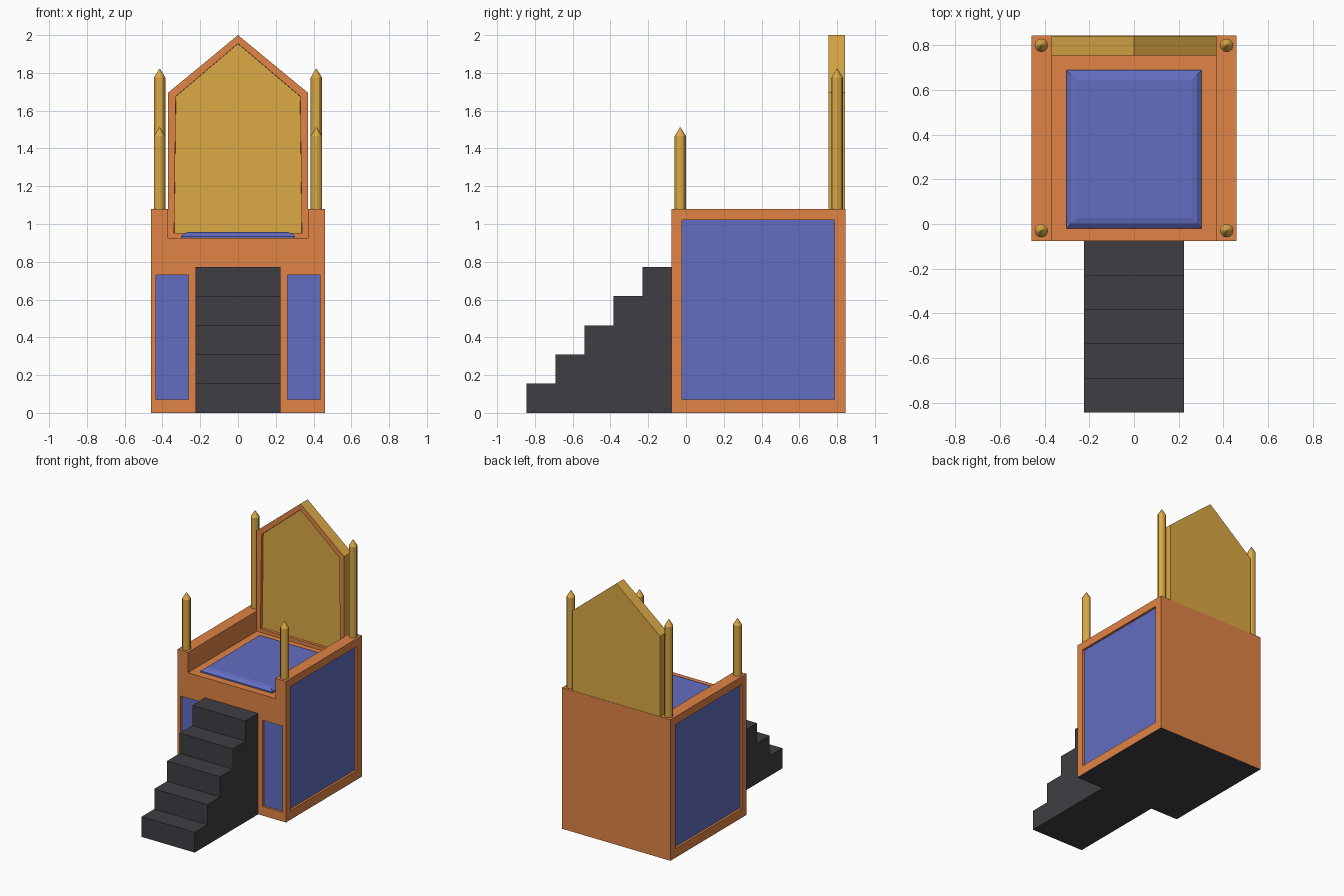
import bpy, bmesh
from mathutils import Vector

if "Cube" in bpy.data.objects:
    bpy.data.objects.remove(bpy.data.objects["Cube"])


def material(name, rgb):
    m = bpy.data.materials.new(name)
    m.diffuse_color = (*rgb, 1)
    m.use_nodes = True
    m.node_tree.nodes["Principled BSDF"].inputs["Base Color"].default_value = m.diffuse_color
    return m


ORANGE = material("orange wood", (0.75, 0.23, 0.06))
GOLD = material("gold", (0.72, 0.40, 0.06))
BLUE = material("blue fabric", (0.125, 0.155, 0.54))
DARK = material("dark stone", (0.05, 0.048, 0.056))


def finish(name, bm, *mats):
    bmesh.ops.recalc_face_normals(bm, faces=bm.faces[:])
    me = bpy.data.meshes.new(name)
    bm.to_mesh(me)
    bm.free()
    ob = bpy.data.objects.new(name, me)
    bpy.context.collection.objects.link(ob)
    for m in mats:
        me.materials.append(m)
    return ob


def prism(profile, offset, to3d):
    """Extrude a 2D profile, placed in 3D by to3d, along offset."""
    bm = bmesh.new()
    face = bm.faces.new([bm.verts.new(to3d(a, b)) for a, b in profile])
    ext = bmesh.ops.extrude_face_region(bm, geom=[face], use_keep_orig=True)
    verts = [v for v in ext["geom"] if isinstance(v, bmesh.types.BMVert)]
    bmesh.ops.translate(bm, verts=verts, vec=Vector(offset))
    bmesh.ops.recalc_face_normals(bm, faces=bm.faces[:])
    return bm


def box(name, lo, hi, *mats):
    bm = prism([(lo[0], lo[1]), (hi[0], lo[1]), (hi[0], hi[1]), (lo[0], hi[1])],
               (0, 0, hi[2] - lo[2]), lambda a, b: (a, b, lo[2]))
    return finish(name, bm, *mats)


FRONT, BACK, REST = -0.077, 0.845, 0.755

# body: U-shaped section with raised arms, dark underside
half = [(0.46, 0), (0.46, 1.08), (0.37, 1.08), (0.37, 0.925)]
section = half + [(-x, z) for x, z in reversed(half)]
body = finish("body", prism(section, (0, BACK - FRONT, 0),
                            lambda a, b: (a, FRONT, b)), ORANGE, DARK)
for p in body.data.polygons:
    if p.normal.z < -0.5:
        p.material_index = 1

# recessed blue panels on the sides and on the front beside the stairs
D = 0.02
for s, side in ((-1, "left"), (1, "right")):
    recesses = [
        ("side_panel", (0.46 - D, -0.02, 0.07), (0.50, 0.785, 1.02), 0),
        ("front_panel", (0.262, FRONT - 0.05, 0.07), (0.433, FRONT + D, 0.73), 1),
    ]
    for label, lo, hi, axis in recesses:
        x0, x1 = sorted((lo[0] * s, hi[0] * s))
        cutter = box("cutter", (x0, lo[1], lo[2]), (x1, hi[1], hi[2]), ORANGE)
        mod = body.modifiers.new("recess", 'BOOLEAN')
        mod.operation, mod.solver, mod.object = 'DIFFERENCE', 'EXACT', cutter
        bpy.context.view_layer.objects.active = body
        bpy.ops.object.modifier_apply(modifier=mod.name)
        bpy.data.objects.remove(cutter)
        lo, hi = list(lo), list(hi)
        if axis == 0:
            lo[0], hi[0] = lo[0] - 0.003, lo[0] + 0.003
        else:
            lo[1], hi[1] = hi[1] - 0.003, hi[1] + 0.003
        x0, x1 = sorted((lo[0] * s, hi[0] * s))
        box(side + "_" + label, (x0, lo[1], lo[2]), (x1, hi[1], hi[2]), BLUE)

# wall closing the body behind the backrest
box("rear_rail", (-0.371, 0.80, 0.90), (0.371, BACK, 1.08), ORANGE)

# seat cushion with sloped edges
bm = prism([(-0.303, -0.02), (0.303, -0.02), (0.303, 0.69), (-0.303, 0.69)],
           (0, 0, 0.012), lambda a, b: (a, b, 0.923))
top = [f for f in bm.faces if f.normal.z > 0.5]
bmesh.ops.inset_region(bm, faces=top, thickness=0.03, depth=0.017)
bmesh.ops.inset_region(bm, faces=top, thickness=0.035, depth=0.006)
finish("seat_cushion", bm, BLUE)

# pointed backrest: gold slab, orange front frame, sunken gold panel
gable = [(-0.37, 0.92), (0.37, 0.92), (0.37, 1.695), (0, 2.0), (-0.37, 1.695)]
bm = prism(gable, (0, BACK - 0.002 - REST, 0), lambda a, b: (a, REST, b))
panel = [f for f in bm.faces if f.normal.y < -0.5]
rim = bmesh.ops.inset_region(bm, faces=panel, thickness=0.045)["faces"]
wall = bmesh.ops.inset_region(bm, faces=panel, thickness=0.001, depth=-0.02)["faces"]
for f in rim + wall:
    f.material_index = 1
finish("backrest", bm, GOLD, ORANGE)

# pointed posts at the four corners
for s in (-1, 1):
    for y, tip, label in ((-0.03, 1.51, "front_post"), (0.80, 1.82, "rear_post")):
        bm = bmesh.new()
        rings = [(0.03, 1.07), (0.03, tip - 0.045), (0.003, tip)]
        loops = []
        for r, z in rings:
            c = bmesh.ops.create_circle(bm, segments=12, radius=r)["verts"]
            bmesh.ops.translate(bm, verts=c, vec=Vector((s * 0.415, y, z)))
            loops.append(c)
        for a, b in zip(loops, loops[1:]):
            for i in range(12):
                j = (i + 1) % 12
                bm.faces.new((a[i], a[j], b[j], b[i]))
        bm.faces.new(loops[0])
        bm.faces.new(loops[-1])
        post = finish(label, bm, GOLD)
        bpy.ops.object.select_all(action='DESELECT')
        post.select_set(True)
        bpy.context.view_layer.objects.active = post
        bpy.ops.object.shade_smooth_by_angle()

# stairs: five equal steps
N, STEP = 5, 0.1545
start = -0.845
run = (FRONT - start) / N
profile = [(start, 0)]
for i in range(N):
    profile += [(start + i * run, (i + 1) * STEP), (start + (i + 1) * run, (i + 1) * STEP)]
profile.append((FRONT, 0))
finish("stairs", prism(profile, (0.45, 0, 0), lambda a, b: (-0.225, a, b)), DARK)
